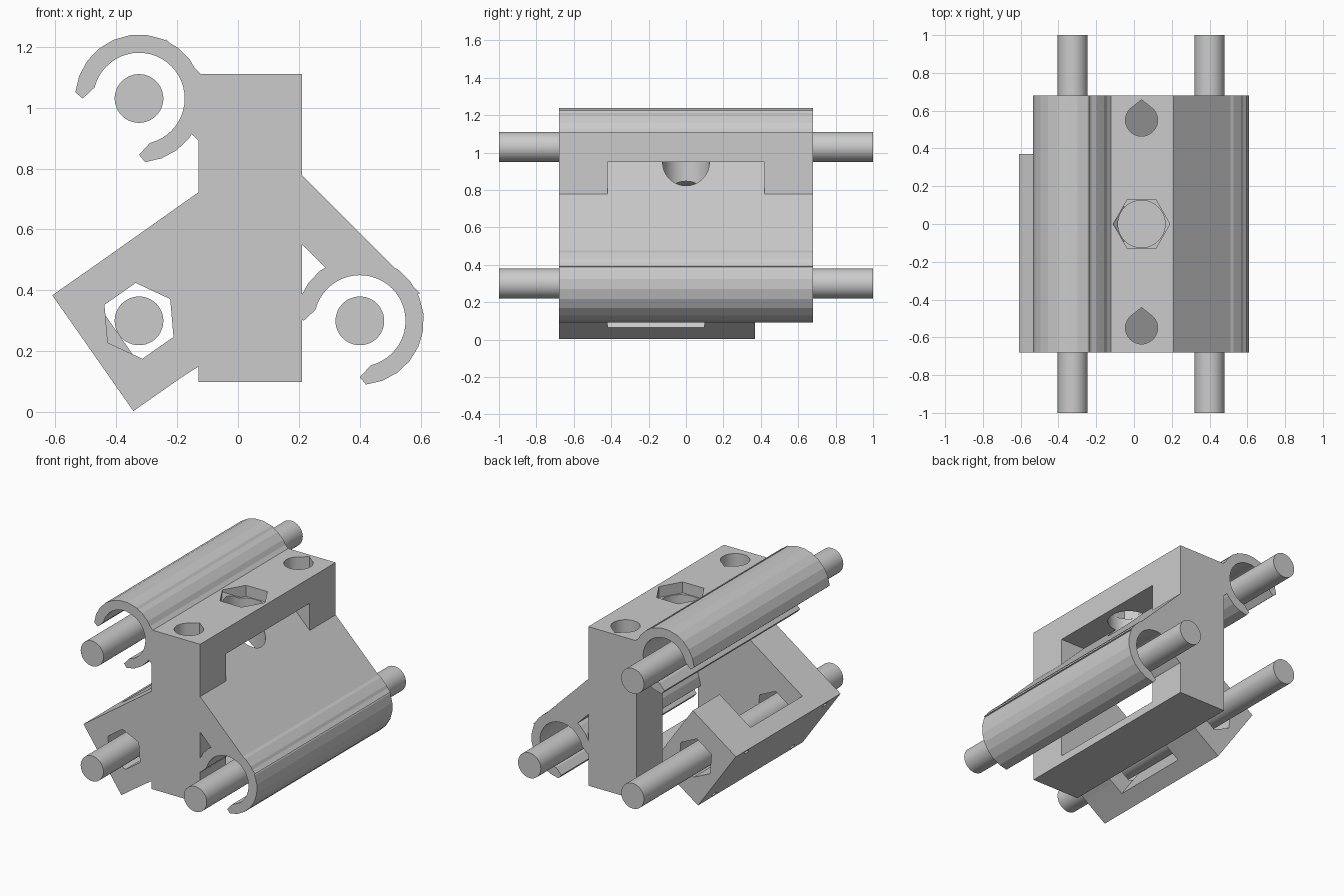
import bpy, bmesh
from math import sin, cos, radians
from mathutils import Vector

cube = bpy.data.objects.get("Cube")
if cube:
    bpy.data.objects.remove(cube, do_unlink=True)

grey = bpy.data.materials.new("plain_grey")
grey.use_nodes = True
grey.diffuse_color = (0.6, 0.6, 0.6, 1)
grey.node_tree.nodes["Principled BSDF"].inputs["Base Color"].default_value = (0.6, 0.6, 0.6, 1)

HALF = 0.68          # half depth of the carriage
WIN = 0.42           # half depth of the side window
X, Y, Z = Vector((1, 0, 0)), Vector((0, 1, 0)), Vector((0, 0, 1))
ROD_A, ROD_B, ROD_C = Vector((-0.325, 0, 1.03)), Vector((-0.325, 0, 0.3)), Vector((0.4, 0, 0.3))


def prism(name, pts, lo, hi, origin=Vector(), axes=(X, Z, Y)):
    """Extrude a flat profile along the third axis."""
    bm = bmesh.new()
    a, b, h = axes
    rings = [[bm.verts.new(origin + a * p + b * q + h * d) for p, q in pts] for d in (lo, hi)]
    bm.faces.new(rings[0])
    bm.faces.new(rings[1])
    n = len(pts)
    for i in range(n):
        j = (i + 1) % n
        bm.faces.new((rings[0][i], rings[0][j], rings[1][j], rings[1][i]))
    bmesh.ops.recalc_face_normals(bm, faces=bm.faces)
    mesh = bpy.data.meshes.new(name)
    bm.to_mesh(mesh)
    bm.free()
    mesh.materials.append(grey)
    obj = bpy.data.objects.new(name, mesh)
    bpy.context.collection.objects.link(obj)
    return obj


def arc(r, start, end, steps):
    angles = [radians(start + (end - start) * i / steps) for i in range(steps + 1)]
    return [(r * cos(t), r * sin(t)) for t in angles]


def circle(r, n=48, turn=0):
    return arc(r, turn, turn + 360, n)[:-1]


def rect(a0, a1, b0, b1):
    return [(a0, b0), (a1, b0), (a1, b1), (a0, b1)]


def cut(targets, cutters):
    for obj in targets:
        for c in cutters:
            mod = obj.modifiers.new("cut", 'BOOLEAN')
            mod.operation, mod.solver, mod.object = 'DIFFERENCE', 'EXACT', c
        bpy.context.view_layer.update()
        graph = bpy.context.evaluated_depsgraph_get()
        mesh = bpy.data.meshes.new_from_object(obj.evaluated_get(graph))
        obj.modifiers.clear()
        obj.data = mesh
    for c in cutters:
        bpy.data.objects.remove(c, do_unlink=True)


# Three guide rods
rods = [prism("guide_rod_" + n, circle(0.08), -1, 1, c)
        for n, c in (("upper", ROD_A), ("clamped", ROD_B), ("lower", ROD_C))]

# Open snap clips around two of the rods
clip = arc(0.21, -84.5, 174.5, 17) + [(-0.185, 0)] + arc(0.15, 166, -76, 32) + [(0, -0.185)]
clips = [prism("clip_" + n, clip, -HALF, HALF, c) for n, c in (("upper", ROD_A), ("lower", ROD_C))]

# Main frame with side window
frame = prism("main_frame", rect(-0.13, 0.21, 0.1, 1.11), -HALF, HALF)
cut([frame], [prism("window_cutter", rect(-1, 1, 0.15, 0.95), -WIN, WIN)])

# Diagonal web joining the clips, ends following the clip rings
along = (X - Z).normalized()
across = (X + Z).normalized()
reach = (ROD_C - ROD_A).length / 2
end = [(reach - 0.18, 0.042), (reach - 0.125, 0.12), (reach - 0.05, 0.17),
       (reach + 0.06, 0.17), (reach + 0.075, 0.2015)]
web = prism("diagonal_web", end + [(-a, b) for a, b in reversed(end)], -HALF, HALF,
            (ROD_A + ROD_C) / 2, (along, across, Y))

# Nut pocket, bolt bore and blind teardrop holes in the top
top_axes = (X, Y, Z)
mid = Vector((0.04, 0, 0))
tear = arc(0.085, 135, 405, 30) + [(0, 0.108)]
cut([frame, web], [prism("bore_cutter", circle(0.125), 0.55, 1.3, mid, top_axes)])
cut([frame], [prism("nut_cutter", circle(0.15, 6), 1.04, 1.3, mid, top_axes)]
    + [prism("hole_cutter", tear, 0.8, 1.3, mid + Y * y, top_axes) for y in (-0.55, 0.55)])

# Clamp around the third rod, tilted: u points outward, t runs across it
u = Vector((-cos(radians(35)), 0, -sin(radians(35))))
t = Vector((-u.z, 0, u.x))
clamp = (u, t, Y)
W, L = 0.232, 0.185
jaw = prism("outer_jaw", rect(0, L, -W, W), -HALF, 0.37, ROD_B, clamp)
inner = prism("inner_jaw", rect(-L, 0, -W, W), 0.1, 0.37, ROD_B, clamp)
p, q = ROD_B - W * t, ROD_B + W * t
arm = prism("clamp_arm", [(p.x, p.z), (-0.13, 0.722), (-0.1, 0.722), (-0.1, 0.15), (-0.13, 0.15), (q.x, q.z)],
            -HALF, -WIN)
cut([jaw], [prism("recess_cutter", rect(-0.1, 0.08, -1, 1), -WIN, 0.1, ROD_B, clamp)])

# Hexagonal rod seats and small screw holes in the clamp
cut([jaw, inner, arm],
    [prism("seat_cutter", circle(0.125, 6), a, b, ROD_B, clamp) for a, b in ((-1, -WIN), (0.1, 1))]
    + [prism("screw_cutter", circle(0.018, 16), -0.15, 0.3, ROD_B + t * s * 0.2 + Y * y, (t, Y, u))
       for s in (-1, 1) for y in (-0.55, 0.235)])

# Smooth round surfaces, keep facets and edges sharp
bpy.ops.object.select_all(action='DESELECT')
for obj in rods + clips + [frame, web, jaw, inner, arm]:
    obj.select_set(True)
bpy.context.view_layer.objects.active = frame
bpy.ops.object.shade_smooth_by_angle(angle=radians(13))
